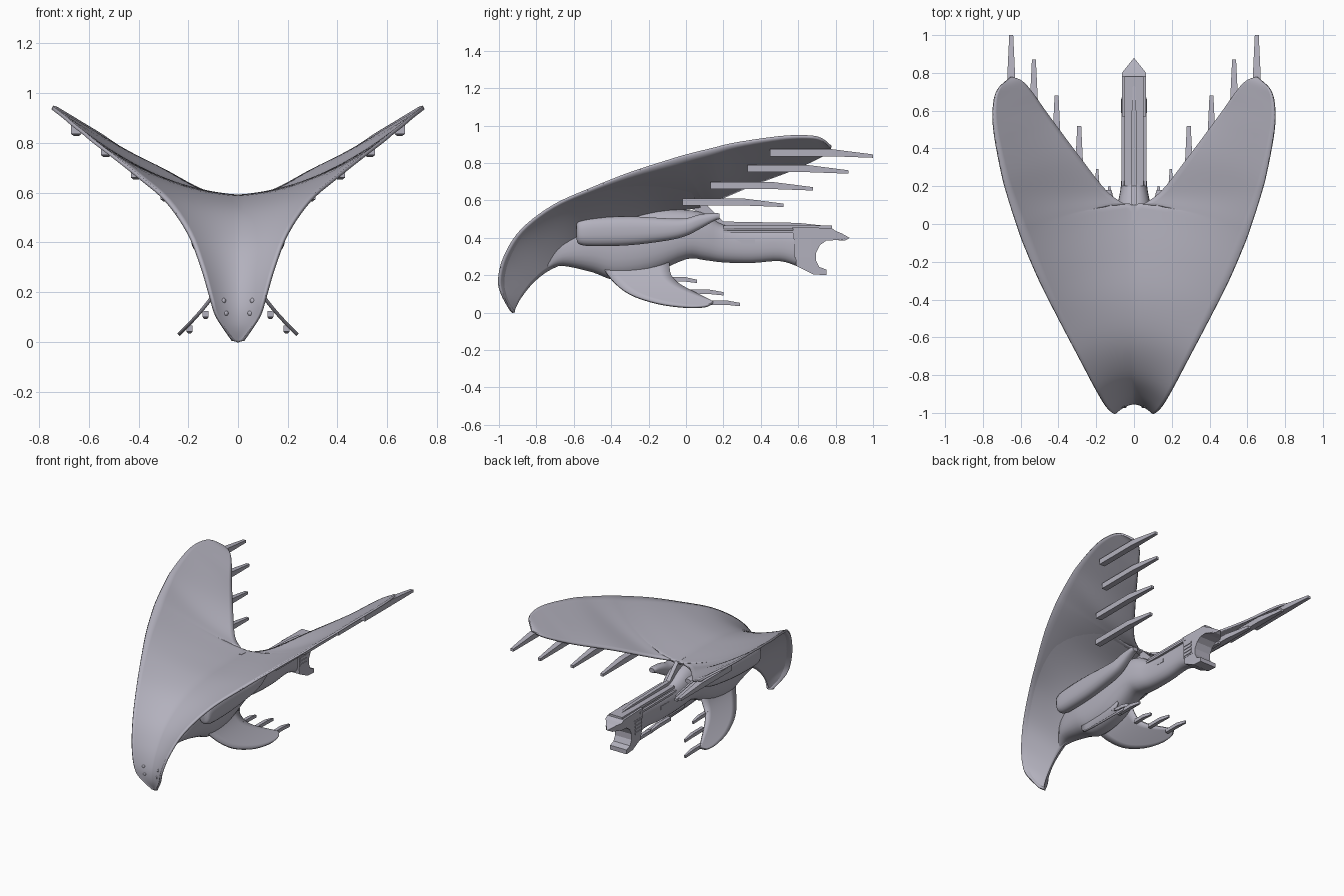
import bpy, bmesh, math
from mathutils import Vector
from mathutils.bvhtree import BVHTree

cube = bpy.data.objects.get("Cube")
if cube:
    bpy.data.objects.remove(cube, do_unlink=True)

hull_grey = bpy.data.materials.new("lavender_grey")
hull_grey.use_nodes = True
hull_grey.diffuse_color = (0.45, 0.44, 0.51, 1)
hull_grey.node_tree.nodes["Principled BSDF"].inputs["Base Color"].default_value = (0.45, 0.44, 0.51, 1)


def finish(name, bm, mirror=False, thick=0, smooth=True):
    """Turn a bmesh into a named, coloured object."""
    bmesh.ops.recalc_face_normals(bm, faces=bm.faces)
    mesh = bpy.data.meshes.new(name)
    bm.to_mesh(mesh)
    bm.free()
    obj = bpy.data.objects.new(name, mesh)
    bpy.context.collection.objects.link(obj)
    mesh.materials.append(hull_grey)
    if mirror:
        mod = obj.modifiers.new("mirror", "MIRROR")
        mod.merge_threshold = 0.002
    if thick:
        mod = obj.modifiers.new("thickness", "SOLIDIFY")
        mod.thickness = thick
        mod.offset = 0
    if smooth:
        bpy.ops.object.select_all(action="DESELECT")
        obj.select_set(True)
        bpy.context.view_layer.objects.active = obj
        bpy.ops.object.shade_smooth_by_angle(angle=math.radians(40))
    return obj


def spline(points, steps):
    """Catmull-Rom interpolation of points of any dimension."""
    out = []
    last = len(points) - 1
    for i in range(last):
        a, b, c, d = (Vector(points[max(0, min(last, i + k))]) for k in (-1, 0, 1, 2))
        for s in range(steps):
            t = s / steps
            out.append(b + (c - a) * (t / 2) + (a * 2 - b * 5 + c * 4 - d) * (t * t / 2)
                       + (b * 3 - a - c * 3 + d) * (t ** 3 / 2))
    return out + [Vector(points[-1])]


def grid(rows, closed=False):
    """Skin a list of equal point rows."""
    bm = bmesh.new()
    vs = [[bm.verts.new(p) for p in row] for row in rows]
    n = len(rows[0])
    for r, q in zip(vs, vs[1:]):
        for j in range(n if closed else n - 1):
            k = (j + 1) % n
            bm.faces.new((r[j], r[k], q[k], q[j]))
    if closed:
        bm.faces.new(vs[0])
        bm.faces.new(vs[-1])
    return bm


def tube(name, sections, x=0, n=20, power=0.8, steps=4, mirror=False):
    """Loft along y through sections of (y, bottom, top, half width)."""
    rows = []
    for y, low, high, half in spline(sections, steps):
        row = []
        for k in range(n):
            a = math.tau * (k + 0.5) / n
            c, s = math.cos(a), math.sin(a)
            row.append((x + half * math.copysign(abs(c) ** power, c), y,
                        (low + high) / 2 + (high - low) / 2 * math.copysign(abs(s) ** power, s)))
        rows.append(row)
    return finish(name, grid(rows, True), mirror, smooth=n > 4)


def box(name, x, half, y0, y1, z0, z1, mirror=False):
    return tube(name, [(y0, z0, z1, half), (y1, z0, z1, half)], x, 4, 0, 1, mirror)


# Swept shell: centre line and trailing edge paired with the outer rim
inner = [(0, -.92, 0), (0, -.945, .07), (0, -.94, .16), (0, -.89, .28), (0, -.79, .41),
         (0, -.62, .52), (0, -.4, .575), (0, -.15, .585), (0, .085, .58), (.05, .105, .585),
         (.15, .18, .61), (.3, .37, .69), (.45, .57, .765), (.55, .71, .83),
         (.6, .76, .86), (.645, .775, .88)]
rim = [(.02, -.935, .005), (.085, -.985, .1), (.11, -1, .18), (.145, -.97, .3), (.2, -.88, .44),
       (.29, -.71, .57), (.4, -.5, .665), (.5, -.3, .745), (.585, -.1, .81), (.62, 0, .84),
       (.665, .14, .875), (.7, .27, .905), (.742, .5, .938), (.742, .64, .943),
       (.715, .72, .93), (.655, .777, .885)]
rows = []
for a, c in zip(spline(inner, 5), spline(rim, 5)):
    a.x = max(a.x, 0)
    b = a.lerp(c, .5 - .38 * max(0, 1 - a.x / .45))
    b.x = (a.x + c.x) / 2
    rows.append([a * (1 - v) ** 2 + b * 2 * v * (1 - v) + c * v * v
                 for v in (k / 14 for k in range(15))])
shell_bm = grid(rows)
shell = BVHTree.FromBMesh(shell_bm)
finish("wing_shell", shell_bm, mirror=True, thick=.014)

# Prow underside: the shell skin drawn down to a keel, fading into the wings
keel = [(0, -.918, 0), (0, -.908, .03), (0, -.88, .08), (0, -.82, .155), (0, -.74, .22),
        (0, -.62, .28), (0, -.42, .4), (0, -.15, .52), (0, .08, .56)]
under = [[p + (k - row[0]) * (1 - j / 14) ** 1.5 for j, p in enumerate(row)]
         for k, row in zip(spline(keel, 5), rows)]
finish("prow_underside", grid(under), mirror=True)


def trim(name, points, front=False, radius=.01, closed=False, steps=6):
    """Low raised bead laid on the shell, from above or from the front."""
    ray = Vector((0, 1, 0) if front else (0, 0, -1))
    pts, ups = [], []
    for p in (spline(points, steps) if steps else [Vector(q) for q in points]):
        start = Vector((p.x, -2, p.y) if front else (p.x, p.y, 2))
        hit, normal = shell.ray_cast(start, ray)[:2]
        if hit:
            up = normal if normal.dot(ray) < 0 else -normal
            pts.append(hit + up * .005)
            ups.append(up)
    rings = []
    for i, up in enumerate(ups):
        d = pts[min(i + 1, len(pts) - 1)] - pts[max(i - 1, 0)]
        if closed and i in (0, len(pts) - 1):
            d = pts[1] - pts[-2]
        side = d.cross(up).normalized()
        rings.append([pts[i] + side * math.cos(t) * radius + up * math.sin(t) * radius * .8
                      for t in (math.tau * k / 6 for k in range(6))])
    finish(name, grid(rings, True), mirror=True)


# Teardrop wing panels with their ribs
outline = [(.035, -.52), (.04, -.61), (.08, -.685), (.2, -.695), (.32, -.55), (.45, -.22), (.56, .04),
           (.64, .32), (.645, .42), (.61, .43), (.56, .35), (.43, .05), (.28, -.09), (.14, -.21),
           (.08, -.33), (.035, -.52)]
trim("panel_frame", outline, closed=True, radius=.013)
ribs = [[(.2, -.68), (.3, -.45), (.42, -.15), (.52, .12), (.62, .38)],
        [(.1, -.64), (.18, -.5), (.3, -.22), (.42, .02)],
        [(.16, -.23), (.2, -.35), (.3, -.38)],
        [(.06, -.42), (.17, -.38), (.2, -.35)],
        [(.33, -.16), (.42, -.12)],
        [(.44, .06), (.5, .1)],
        [(.18, -.5), (.24, -.58)]]
for rib in ribs:
    trim("panel_rib", rib)

# Canopy frame, slats and nose studs
trim("canopy_frame", [(0.001, .265), (.04, .285), (.06, .36), (.074, .42), (.055, .46), (0.001, .468)],
     front=True, radius=.011)
trim("canopy_arch", [(.06, .38), (.057, .43), (.03, .442), (0.001, .442)], front=True, radius=.008)
for z in (.325, .345, .385, .42):
    trim("canopy_slat", [(0.001, z), (.025, z), (.055, z)], front=True, radius=.008, steps=0)
for x, z in ((.06, .165), (.05, .115)):
    hit = shell.ray_cast(Vector((x, -2, z)), Vector((0, 1, 0)))[0]
    bm = bmesh.new()
    bmesh.ops.create_uvsphere(bm, u_segments=12, v_segments=8, radius=.012)
    bmesh.ops.translate(bm, verts=bm.verts, vec=hit)
    finish("nose_stud", bm, mirror=True)

# Main hull emerging from the prow
tube("hull", [(-.74, .235, .3, .02), (-.66, .25, .42, .075), (-.5, .215, .53, .105),
              (-.38, .175, .55, .11), (-.2, .2, .56, .11), (0, .285, .55, .1), (.1, .28, .53, .088),
              (.2, .268, .47, .07), (.35, .265, .455, .062), (.5, .275, .455, .057),
              (.6, .245, .455, .058), (.67, .21, .45, .056)], n=28)

# Tail claw: side profile extruded, tapering to an arrow at the beak
claw = [(.57, .458), (.78, .452), (.8, .437), (.83, .425), (.875, .4), (.85, .385), (.8, .388), (.75, .385),
        (.715, .36), (.695, .32), (.695, .28), (.712, .245), (.75, .23), (.75, .2), (.68, .205), (.59, .25)]
bm = bmesh.new()
sides = [[bm.verts.new((s * .064 * min(1, max(.03, (.88 - y) / .08)), y, z)) for y, z in claw]
         for s in (-1, 1)]
for side in sides:
    bm.faces.new(side)
for i in range(len(claw)):
    j = (i + 1) % len(claw)
    bm.faces.new((sides[0][i], sides[0][j], sides[1][j], sides[1][i]))
finish("tail_claw", bm, smooth=False)

# Tail plating, spine and vents
box("tail_deck", 0, .05, .2, .78, .448, .466)
tube("tail_spine", [(.02, .56, .592, .012), (.1, .52, .588, .014), (.2, .45, .487, .014),
                    (.6, .45, .48, .012), (.74, .45, .465, .006)], n=4, power=0, steps=1)
box("side_rail", .058, .008, .2, .6, .425, .44, True)
box("side_plate", .058, .006, .26, .37, .365, .39, True)
box("vent_frame", .06, .006, .58, .67, .295, .4, True)
for k in range(4):
    z = .305 + k * .024
    box("vent_slat", .066, .004, .588, .662, z, z + .012, True)

# Engine pods under the shell
tube("engine_pod", [(-.585, .39, .48, .02), (-.57, .365, .495, .042), (-.5, .355, .508, .05),
                    (-.3, .36, .515, .05), (-.1, .385, .505, .048), (0, .41, .505, .044),
                    (.07, .445, .525, .036), (.15, .49, .533, .028), (.18, .5, .53, .02)],
     x=.14, mirror=True)


# Lower fins, flaring outward toward the bottom
def on_fin(y, z):
    return Vector((.06 + .21 * max(0, 1 - z / .27) ** 1.4, y, z))


lead = [(-.46, .27), (-.4, .18), (-.3, .1), (-.15, .05), (0, .03), (.1, .033), (.14, .05)]
trail = [(-.09, .27), (-.08, .2), (-.04, .155), (.02, .12), (.08, .09), (.12, .07), (.145, .055)]
rows = [[on_fin(*a.lerp(b, k / 6)) for k in range(7)]
        for a, b in zip(spline(lead, 4), spline(trail, 4))]
finish("lower_fin", grid(rows), mirror=True, thick=.014)


# Trailing spikes: straight root, drooping tapered end
def spike(name, x, y0, y1, z, half, high):
    knee = y0 + (y1 - y0) * .6
    tube(name, [(y0, z - high, z + high, half), (knee, z - high, z + high, half),
                (y1, z - high - .008, z - high + .01, half * .5)], x, 4, 0, 1, True)


for x, y0, y1, z in ((.65, .45, 1, .855), (.53, .33, .87, .77), (.41, .13, .68, .68), (.29, -.02, .52, .592)):
    spike("wing_spike", x, y0, y1, z, .021, .019)
for x, y0, y1, z in ((.095, -.1, .06, .178), (.13, .0, .2, .112), (.195, .1, .29, .054)):
    spike("fin_spike", x, y0, y1, z, .012, .012)
